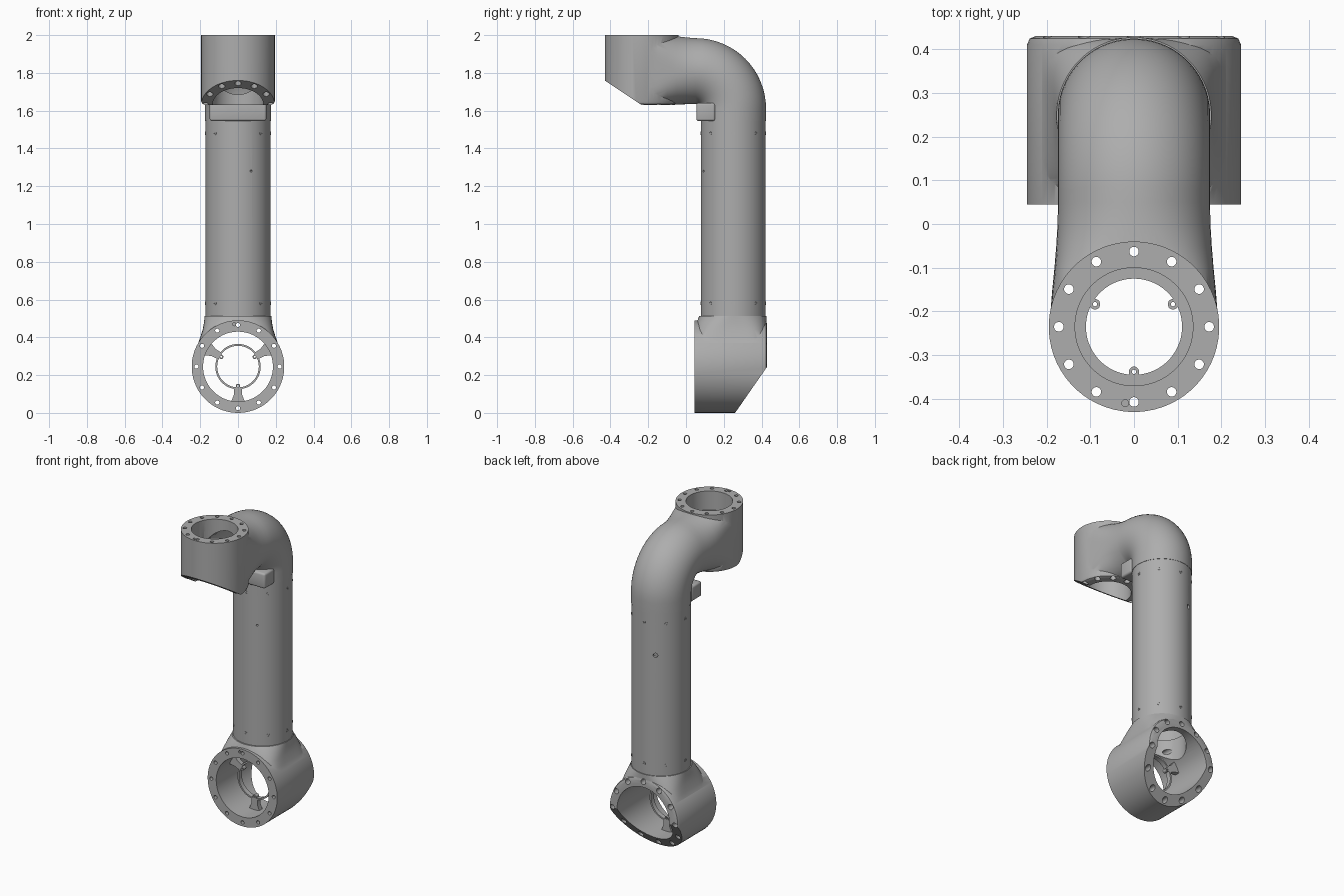
import bpy, bmesh
from math import sin, cos, pi, radians, copysign
from mathutils import Matrix, Vector

if "Cube" in bpy.data.objects:
    bpy.data.objects.remove(bpy.data.objects["Cube"])

grey = bpy.data.materials.new("cast_grey")
grey.use_nodes = True
colour = (0.42, 0.42, 0.42, 1)
grey.diffuse_color = colour
grey.node_tree.nodes["Principled BSDF"].inputs["Base Color"].default_value = colour


def loft(name, rings, closed=False):
    """Skin a list of point rings; closed joins last to first instead of capping."""
    bm = bmesh.new()
    loops = [[bm.verts.new(p) for p in ring] for ring in rings]
    pairs = list(zip(loops, loops[1:]))
    if closed:
        pairs.append((loops[-1], loops[0]))
    else:
        bm.faces.new(loops[0])
        bm.faces.new(loops[-1])
    for a, b in pairs:
        for i in range(len(a)):
            j = (i + 1) % len(a)
            bm.faces.new((a[i], a[j], b[j], b[i]))
    bmesh.ops.recalc_face_normals(bm, faces=bm.faces)
    mesh = bpy.data.meshes.new(name)
    bm.to_mesh(mesh)
    bm.free()
    mesh.materials.append(grey)
    ob = bpy.data.objects.new(name, mesh)
    bpy.context.collection.objects.link(ob)
    return ob


def section(centre, u, v, ru, rv, n=2, segs=64):
    """Superellipse ring in the plane of u and v."""
    def f(t):
        return copysign(abs(t) ** (2 / n), t)
    return [Vector(centre) + Vector(u) * ru * f(cos(a)) + Vector(v) * rv * f(sin(a))
            for a in (2 * pi * (i + 0.5) / segs for i in range(segs))]


def lathe(name, profile, frame, x=0, y=0, closed=False, segs=64):
    """Revolve (radius, height) points about the local z of a frame."""
    rings = [[frame @ p for p in section((x, y, h), (1, 0, 0), (0, 1, 0), r, r, 2, segs)]
             for r, h in profile]
    return loft(name, rings, closed)


def select(obs):
    bpy.ops.object.select_all(action='DESELECT')
    for ob in obs:
        ob.select_set(True)
    bpy.context.view_layer.objects.active = obs[0]


def join(obs):
    select(obs)
    bpy.ops.object.join()
    return obs[0]


def boolean(target, other, mode):
    mod = target.modifiers.new(mode, 'BOOLEAN')
    mod.operation, mod.solver, mod.object = mode, 'EXACT', other
    select([target])
    bpy.ops.object.modifier_apply(modifier=mod.name)
    bpy.data.objects.remove(other)


def polar(r, degrees):
    return r * cos(radians(degrees)), r * sin(radians(degrees))


def make_joint(name, frame, neck, cavity, R, bore, bolt_r, depth, slant, dowel):
    """Flanged housing: local z runs from the mounting face, the neck leaves along +y."""
    body = lathe(name, [(R, 0), (R, depth - 0.02), (R - 0.006, depth - 0.006),
                        (R - 0.02, depth)], frame)
    boolean(body, neck, 'UNION')
    # slanted cut on the far side
    k = (depth - slant) / R
    wedge = [(0.1, depth + 0.1 * k), (-2 * R, depth - 2 * R * k), (-2 * R, 1), (0.1, 1)]
    boolean(body, loft("cut", [[frame @ Vector((x, y, h)) for y, h in wedge]
                               for x in (-1, 1)]), 'DIFFERENCE')
    boolean(body, cavity, 'DIFFERENCE')
    boolean(body, lathe("cut", [(bore, -0.1), (bore, depth + 0.1)], frame), 'DIFFERENCE')
    # stepped bolt holes and one blind dowel hole
    cuts = [lathe("cut", [(0.011, -0.1), (0.011, 0.06), (0.017, 0.06), (0.017, depth + 0.1)],
                  frame, *polar(bolt_r, 30 * i), segs=16) for i in range(12)]
    boolean(body, join(cuts), 'DIFFERENCE')
    boolean(body, lathe("cut", [(0.008, -0.1), (0.008, 0.03)], frame, *dowel, segs=12),
            'DIFFERENCE')
    return body


def make_retainer(name, frame, outer, bore, h0, h1):
    """Inner ring with three lugs, held by spokes when the bore is wider."""
    parts = [lathe(name, [(0.11, h0), (outer, h0), (outer, h1), (0.11, h1)], frame, closed=True)]
    for angle in (30, 150, 270):
        parts.append(lathe("lug", [(0.005, h0), (0.012, h0), (0.012, h1), (0.005, h1)], frame,
                           *polar(0.103, angle), closed=True, segs=16))
        if outer < bore:
            turn = frame @ Matrix.Rotation(radians(angle), 4, 'Z')
            ends = [(outer - 0.004, 0.02), (outer + 0.03, 0.022), (bore + 0.008, 0.04)]
            parts.append(loft("spoke", [[turn @ Vector(p) for p in
                              ((r, -w, h0), (r, w, h0), (r, w, h1), (r, -w, h1))]
                              for r, w in ends]))
    return join(parts)


X, Y, Z = (1, 0, 0), (0, 1, 0), (0, 0, 1)
TUBE_Y, TUBE_R = 0.25, 0.172
lower = Matrix(((-1, 0, 0, 0), (0, 0, 1, 0.045), (0, 1, 0, 0.245), (0, 0, 0, 1)))
upper = Matrix(((-1, 0, 0, 0), (0, 1, 0, -0.235), (0, 0, -1, 2), (0, 0, 0, 1)))
upright = Matrix.Translation((0, TUBE_Y, 0))

# lower joint: neck blends the round tube into the housing
neck = loft("neck", [section((0, y, z), X, Y, rx, ry, n) for y, z, rx, ry, n in (
    (0.238, 0.25, 0.215, 0.188, 6), (0.238, 0.36, 0.214, 0.188, 6),
    (0.238, 0.40, 0.200, 0.188, 5), (0.239, 0.44, 0.187, 0.187, 4),
    (0.242, 0.48, 0.180, 0.184, 2.8), (0.248, 0.513, 0.177, 0.179, 2))])
cavity = lathe("cavity", [(0.14, 0.3), (0.14, 0.6)], upright)
lower_joint = make_joint("lower_joint", lower, neck, cavity, 0.245, 0.185, 0.22, 0.385, 0.215,
                         (0.02, 0.224))
lower_ring = make_retainer("lower_retainer", lower, 0.12, 0.185, 0.12, 0.15)


# upper joint: elbow swept through a quarter turn, then flared into the housing
def elbow(name, r, flare):
    rings = [section((0, TUBE_Y, 1.545), X, Y, r, r)]
    for i in range(17):
        a = pi / 2 * i / 16
        d = Vector((0, cos(a), sin(a)))
        rings.append(section(Vector((0, 0.05, 1.61)) + d * 0.2, X, d, r, r))
    for y, z, rx, rz, n in flare:
        rings.append(section((0, y, z), X, Z, rx, rz, n))
    return loft(name, rings)


outer = elbow("elbow", 0.174, (
    (0, 1.811, 0.175, 0.177, 2.1), (-0.05, 1.813, 0.178, 0.181, 2.4),
    (-0.1, 1.815, 0.182, 0.183, 3.2), (-0.15, 1.815, 0.187, 0.184, 4.5),
    (-0.2, 1.815, 0.191, 0.184, 6), (-0.235, 1.815, 0.192, 0.184, 7)))
inner = elbow("cavity", 0.125, ((-0.2, 1.81, 0.125, 0.125, 2),))
upper_joint = make_joint("upper_joint", upper, outer, inner, 0.195, 0.135, 0.172, 0.37, 0.24,
                         (0.02, -0.175))
upper_ring = make_retainer("upper_retainer", upper, 0.138, 0.135, 0.12, 0.15)

# clamp block under the elbow
bpy.ops.mesh.primitive_cube_add(size=1, location=(0, 0.105, 1.593))
block = bpy.context.object
block.name = "clamp_block"
block.scale = (0.3, 0.1, 0.096)
bpy.ops.object.transform_apply(location=False, rotation=False, scale=True)
block.data.materials.append(grey)
bevel = block.modifiers.new("round", 'BEVEL')
bevel.width, bevel.segments = 0.012, 3
bpy.ops.object.modifier_apply(modifier="round")
boolean(block, lathe("cut", [(0.15, 1.4), (0.15, 1.8)], upright), 'DIFFERENCE')

# main tube with a cross-drilled pin hole
tube = lathe("tube", [(0.15, 0.5), (TUBE_R, 0.5), (TUBE_R, 1.56), (0.15, 1.56)], upright,
             closed=True)
for angle, r in ((114, 0.014), (294, 0.006)):
    drill = Matrix.Translation((0, TUBE_Y, 1.28)) @ Matrix.Rotation(radians(angle), 4, 'Z') \
        @ Matrix.Rotation(pi / 2, 4, 'Y')
    boolean(tube, lathe("cut", [(r, 0.1), (r, 0.3)], drill, segs=16), 'DIFFERENCE')

# two rows of eight screws
screws = []
for z in (0.58, 1.48):
    for i in range(8):
        side = Matrix.Translation((0, TUBE_Y, z)) @ Matrix.Rotation(pi / 4 * i, 4, 'Z') \
            @ Matrix.Rotation(pi / 2, 4, 'Y')
        screws.append(lathe("tube_screws", [(0.010, 0.16), (0.010, 0.174), (0.005, 0.174),
                                            (0.005, 0.168)], side, segs=12))
tube_screws = join(screws)

for part in (lower_joint, lower_ring, upper_joint, upper_ring, block, tube, tube_screws):
    select([part])
    bpy.ops.object.shade_smooth_by_angle(angle=radians(30))
